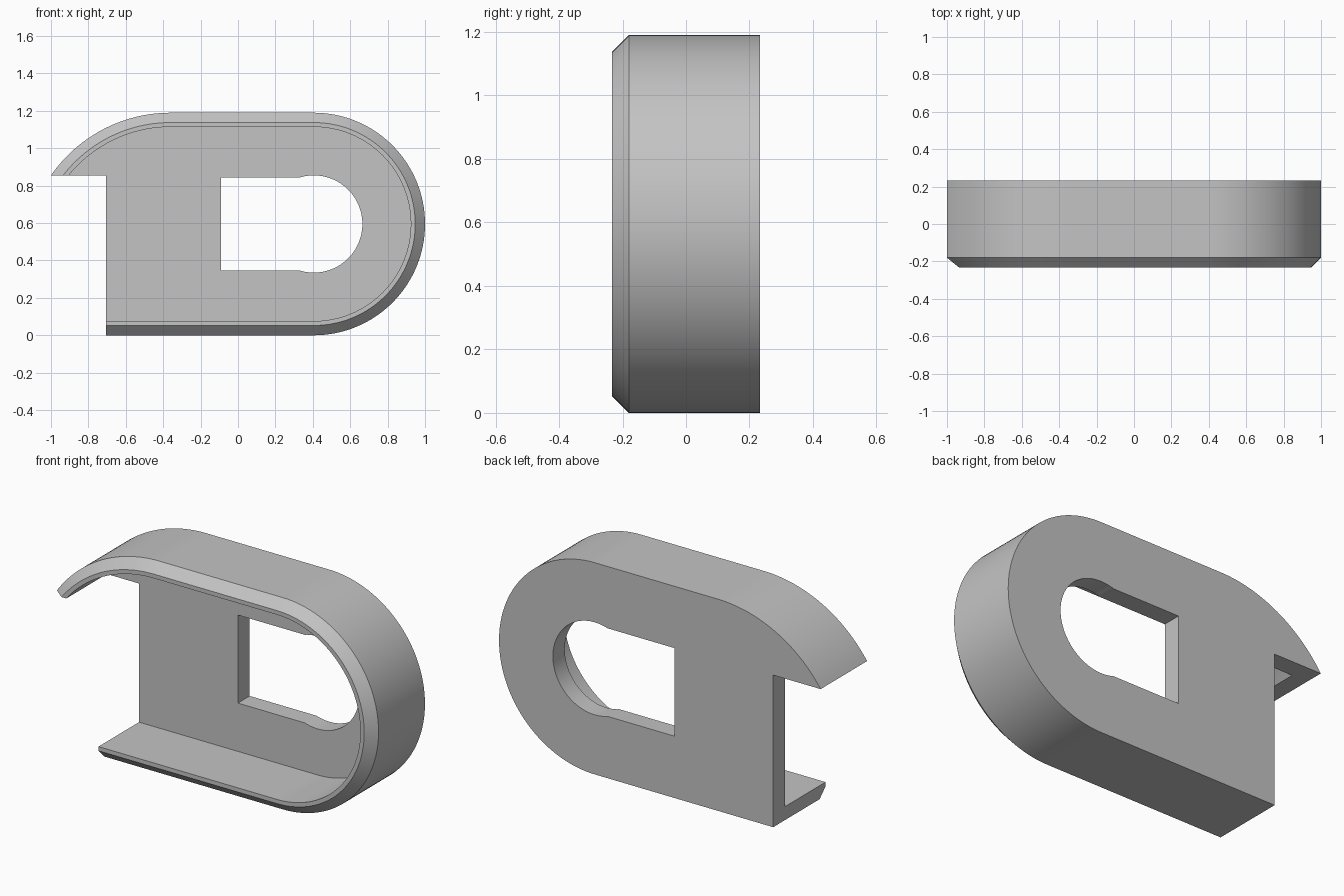
import bpy, bmesh, math

cube = bpy.data.objects.get("Cube")
if cube:
    bpy.data.objects.remove(cube)

HEIGHT, HALF_DEPTH = 1.19, 0.2325
RADIUS, ROUND_X = HEIGHT / 2, 0.405     # rounded right end
HOOK_R, HOOK_X = 0.779, -0.36           # sweeping upper left arc
LEFT_X, HOOK_Z = -0.705, 0.855          # straight left edge, hook underside
CHAMFER, WALL, PLATE = 0.0525, 0.076, 0.105


def arc(cx, cz, r, start, end, steps):
    angles = [start + (end - start) * i / steps for i in range(steps + 1)]
    return [(cx + r * math.cos(a), cz + r * math.sin(a)) for a in angles]


def outline(inset, left_x, hook_z):
    """Outline inset from the outer edge, ending at the hook's underside."""
    hook_cz, hook_r = HEIGHT - HOOK_R, HOOK_R - inset
    tip = math.pi - math.asin((hook_z - hook_cz) / hook_r)
    points = [(left_x, inset)]
    points += arc(ROUND_X, RADIUS, RADIUS - inset, -math.pi / 2, math.pi / 2, 64)
    points += arc(HOOK_X, hook_cz, hook_r, math.pi / 2, tip, 28)
    return points + [(left_x, hook_z)]


def loft(name, layers):
    """Solid through matching outlines, each given as (y, points)."""
    bm = bmesh.new()
    rings = [[bm.verts.new((x, y, z)) for x, z in pts] for y, pts in layers]
    for a, b in zip(rings, rings[1:]):
        for i in range(len(a)):
            j = (i + 1) % len(a)
            bm.faces.new((a[i], a[j], b[j], b[i]))
    bm.faces.new(rings[0])
    bm.faces.new(rings[-1][::-1])
    bmesh.ops.recalc_face_normals(bm, faces=bm.faces)
    mesh = bpy.data.meshes.new(name)
    bm.to_mesh(mesh)
    bm.free()
    obj = bpy.data.objects.new(name, mesh)
    bpy.context.collection.objects.link(obj)
    return obj


# Outer body with a chamfered front rim
body = loft("tray_body", [
    (HALF_DEPTH, outline(0, LEFT_X, HOOK_Z)),
    (-HALF_DEPTH + CHAMFER, outline(0, LEFT_X, HOOK_Z)),
    (-HALF_DEPTH, outline(CHAMFER, LEFT_X, HOOK_Z)),
])

# Front pocket, open on the left
pocket = outline(WALL, -1.3, 0.78)
pocket_cutter = loft("pocket_cutter", [(HALF_DEPTH - PLATE, pocket), (-0.5, pocket)])

# Window through the back plate: rectangle running into a larger circle
win_r, win_h = 0.26, 0.2475
bend = math.pi - math.asin(win_h / win_r)
window = [(-0.09, RADIUS - win_h)] + arc(ROUND_X, RADIUS, win_r, -bend, bend, 56)
window.append((-0.09, RADIUS + win_h))
window_cutter = loft("window_cutter", [(0.5, window), (-0.5, window)])

# Cut the body, then discard the cutters
bpy.ops.object.select_all(action="DESELECT")
body.select_set(True)
bpy.context.view_layer.objects.active = body
for cutter in (pocket_cutter, window_cutter):
    cutter.hide_render = True
    mod = body.modifiers.new(cutter.name, "BOOLEAN")
    mod.operation, mod.solver, mod.object = "DIFFERENCE", "EXACT", cutter
    bpy.ops.object.modifier_apply(modifier=mod.name)
    bpy.data.objects.remove(cutter)

# Plain grey finish
grey = bpy.data.materials.new("plain_grey")
grey.use_nodes = True
colour = (0.55, 0.55, 0.55, 1)
grey.diffuse_color = colour
grey.node_tree.nodes["Principled BSDF"].inputs["Base Color"].default_value = colour
body.data.materials.clear()
body.data.materials.append(grey)
bpy.ops.object.shade_smooth_by_angle(angle=math.radians(30))
